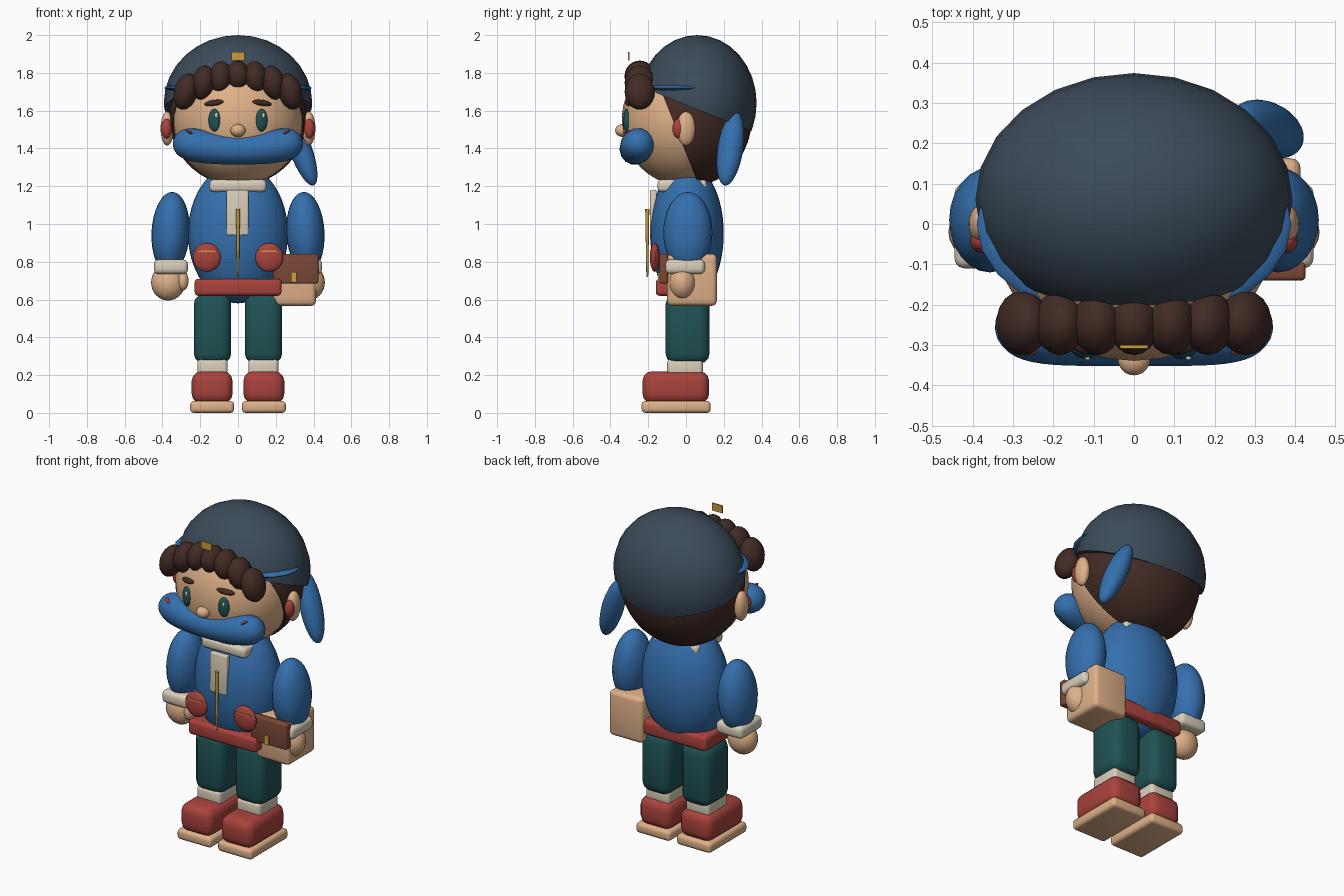
import bpy, bmesh, math
from mathutils import Matrix, Vector, Euler

cube = bpy.data.objects.get("Cube")
if cube:
    bpy.data.objects.remove(cube, do_unlink=True)


def material(name, rgb):
    m = bpy.data.materials.new(name)
    m.use_nodes = True
    m.diffuse_color = (*rgb, 1)
    m.node_tree.nodes["Principled BSDF"].inputs["Base Color"].default_value = (*rgb, 1)
    return m


BLUE = material("jacket blue", (.035, .16, .42))
SLATE = material("cap slate", (.045, .07, .10))
HAIR = material("dark brown", (.055, .024, .018))
SKIN = material("peach", (.74, .44, .25))
TEAL = material("trouser teal", (.014, .085, .088))
RED = material("warm red", (.40, .055, .045))
CREAM = material("cream", (.70, .62, .49))
GOLD = material("gold", (.60, .34, .05))
LEATHER = material("leather brown", (.20, .065, .038))


def finish(name, bm, mat, loc, rot=(0, 0, 0)):
    """Turn a bmesh into a smooth shaded object."""
    bmesh.ops.recalc_face_normals(bm, faces=bm.faces)
    me = bpy.data.meshes.new(name)
    bm.to_mesh(me)
    bm.free()
    me.materials.append(mat)
    ob = bpy.data.objects.new(name, me)
    bpy.context.collection.objects.link(ob)
    ob.location = loc
    ob.rotation_euler = [math.radians(a) for a in rot]
    bpy.ops.object.select_all(action='DESELECT')
    ob.select_set(True)
    bpy.context.view_layer.objects.active = ob
    bpy.ops.object.shade_smooth_by_angle(angle=math.radians(35))
    return ob


def ball(name, loc, radii, mat, rot=(0, 0, 0), cut=None, seg=24):
    """Ellipsoid; cut = (point, normal) removes the side the normal points to."""
    bm = bmesh.new()
    bmesh.ops.create_uvsphere(bm, u_segments=seg, v_segments=seg * 2 // 3, radius=1)
    bmesh.ops.scale(bm, vec=radii, verts=bm.verts)
    if cut:
        bmesh.ops.bisect_plane(bm, geom=bm.verts[:] + bm.edges[:] + bm.faces[:],
                               plane_co=Vector(cut[0]) - Vector(loc),
                               plane_no=cut[1], clear_outer=True)
        bmesh.ops.holes_fill(bm, edges=[e for e in bm.edges if e.is_boundary])
    return finish(name, bm, mat, loc, rot)


def box(name, lo, hi, mat, bevel=.02, rot=(0, 0, 0)):
    """Rounded box between two corners."""
    lo, hi = Vector(lo), Vector(hi)
    bm = bmesh.new()
    bmesh.ops.create_cube(bm, size=1)
    bmesh.ops.scale(bm, vec=hi - lo, verts=bm.verts)
    if bevel:
        bmesh.ops.bevel(bm, geom=bm.edges[:], offset=bevel, segments=3,
                        profile=.5, affect='EDGES', clamp_overlap=True)
    return finish(name, bm, mat, (lo + hi) / 2, rot)


# Head, hair and cap
ball("head", (0, -.02, 1.55), (.345, .32, .345), SKIN, seg=32)
ball("back_hair", (0, .03, 1.57), (.365, .32, .37), HAIR,
     cut=((0, -.07, 1.55), (0, -1, -.4)), seg=32)
ball("cap", (0, .06, 1.64), (.393, .314, .36), SLATE,
     cut=((0, 0, 1.63), (0, -.4, -1)))
ball("cap_brim", (0, 0, 1.72), (.39, .25, .035), BLUE)
ball("cap_tail", (.33, .235, 1.4), (.06, .068, .21), BLUE, rot=(-8, -20, 0))
for i in range(-3, 4):
    x = i * .092
    ball(f"fringe_curl_{i + 4}", (x, -.245, 1.785 - 1.1 * x * x),
         (.063, .08, .08 + .006 * abs(i)), HAIR, rot=(0, -5 * i, 0), seg=18)
box("cap_badge", (-.035, -.308, 1.865), (.035, -.3, 1.91), GOLD, bevel=0)

# Face
for side, s in (("left", 1), ("right", -1)):
    ball(side + "_eye", (s * .125, -.315, 1.55), (.032, .018, .06), TEAL, rot=(0, 0, s * 15))
    ball(side + "_eye_glint", (s * .125 + .01, -.333, 1.575), (.008, .005, .014), CREAM, seg=12)
    ball(side + "_eyebrow", (s * .125, -.295, 1.64), (.055, .025, .017), HAIR,
         rot=(0, s * 8, s * 18))
    ball(side + "_ear", (s * .375, 0, 1.505), (.035, .05, .09), SKIN)
    ball(side + "_inner_ear", (s * .378, -.042, 1.505), (.028, .03, .052), RED)
    ball(side + "_cheek_mark", (s * .255, -.305, 1.485), (.022, .02, .007), RED,
         rot=(0, s * -30, 0), seg=12)
ball("nose", (0, -.335, 1.495), (.04, .04, .034), SKIN)

# Moustache: tapered tube curving up at both ends
curve = bpy.data.curves.new("moustache", 'CURVE')
curve.dimensions = '3D'
curve.bevel_depth = 1
curve.bevel_resolution = 5
curve.use_fill_caps = True
spline = curve.splines.new('POLY')
steps = 32
spline.points.add(steps)
for i, p in enumerate(spline.points):
    t = math.sin((i / steps - .5) * math.pi)
    p.co = (.34 * t, -.27 + .03 * t * t, 1.395 + .05 * t * t, 1)
    p.radius = max(.002, (.082 + .03 * t * t) * (1 - abs(t) ** 5) ** .5)
curve.materials.append(BLUE)
bpy.context.collection.objects.link(bpy.data.objects.new("moustache", curve))

# Torso and its trim
ball("torso", (0, .005, .95), (.265, .195, .37), BLUE, seg=32)
box("collar", (-.15, -.15, 1.17), (.15, .11, 1.235), CREAM)
box("placket", (-.06, -.19, .94), (.055, -.155, 1.18), CREAM, bevel=.008)
box("belt", (-.23, -.16, .62), (.23, .14, .71), RED)
bm = bmesh.new()
bmesh.ops.create_cone(bm, cap_ends=True, segments=12, radius1=.005, radius2=.011, depth=.36)
finish("zipper", bm, GOLD, (0, -.205, .9))

# Limbs and paired details
for side, s in (("left", 1), ("right", -1)):
    def pair(name, cx, w, ylo, yhi, zlo, zhi, mat, bevel):
        box(f"{side}_{name}", (s * cx - w / 2, ylo, zlo), (s * cx + w / 2, yhi, zhi), mat, bevel)

    pair("leg", .135, .198, -.108, .125, .26, .63, TEAL, .055)
    pair("sock", .135, .16, -.1, .09, .19, .285, CREAM, .02)
    pair("shoe", .137, .216, -.23, .122, .05, .22, RED, .05)
    pair("sole", .137, .232, -.235, .13, 0, .063, SKIN, .02)
    pair("cuff", .355, .18, -.11, .1, .735, .812, CREAM, .025)
    ball(side + "_arm", (s * .357, .01, .955), (.101, .13, .215), BLUE, rot=(0, s * -3, 0))
    ball(side + "_hand", (s * .37, -.02, .69), (.09, .075, .095), SKIN)
    ball(side + "_thumb", (s * .292, -.05, .70), (.03, .035, .052), SKIN)
    ball(side + "_pocket", (s * .165, -.165, .823), (.074, .026, .076), RED)
    box(side + "_pocket_trim", (s * .165 - .05, -.19, .853), (s * .165 + .05, -.18, .861),
        GOLD, bevel=0)

# Shoulder bag
box("bag", (.185, -.1, .567), (.413, .163, .842), SKIN, bevel=.025)
box("bag_flap", (.185, -.14, .685), (.425, -.095, .842), LEATHER, bevel=.01)
box("bag_clasp", (.28, -.148, .69), (.31, -.138, .745), GOLD, bevel=0)
